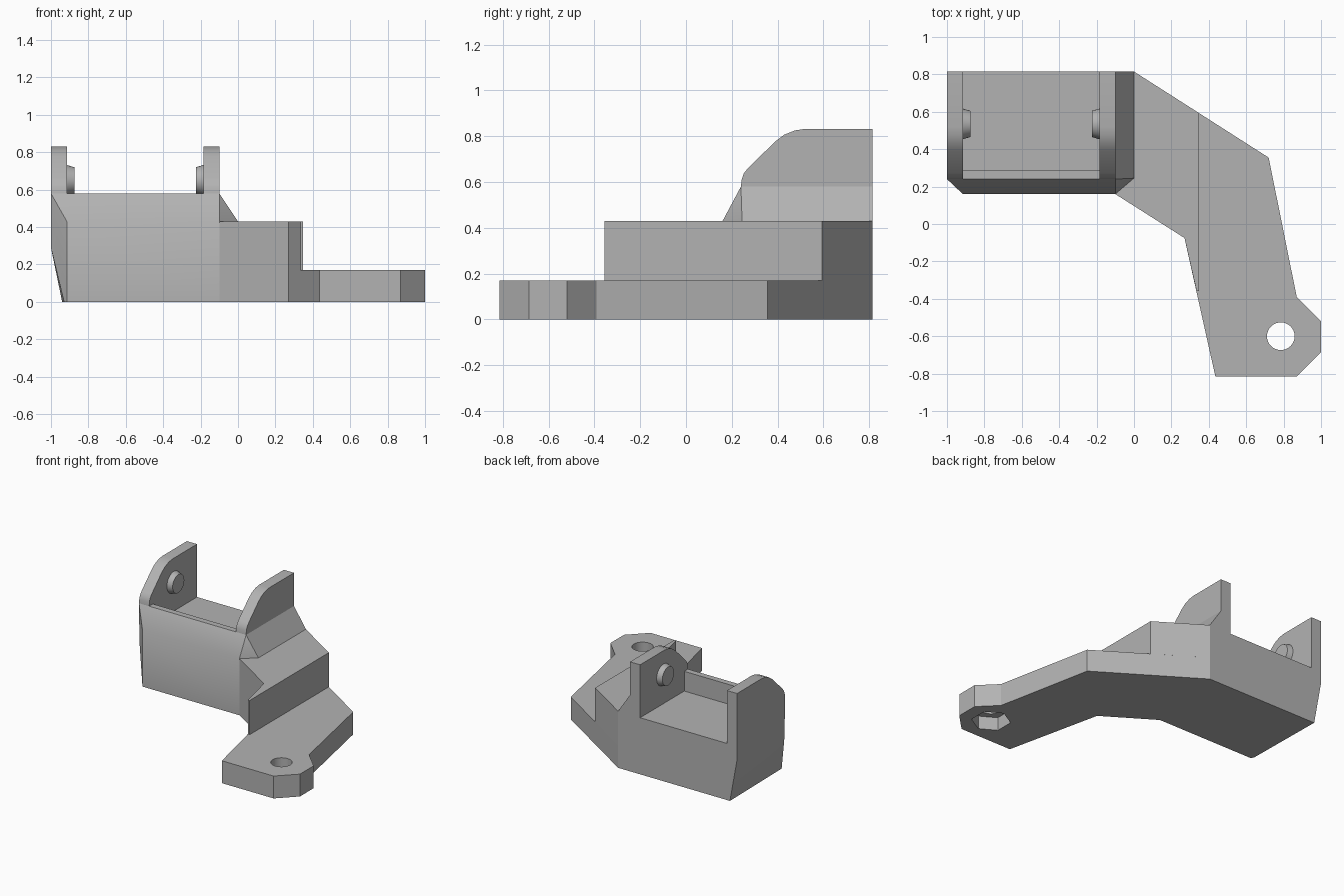
import bpy, bmesh, math
from mathutils import Matrix, Vector

cube = bpy.data.objects.get("Cube")
if cube:
    bpy.data.objects.remove(cube, do_unlink=True)

grey = bpy.data.materials.new("plain_grey")
grey.use_nodes = True
COLOUR = (0.45, 0.45, 0.45, 1)
grey.diffuse_color = COLOUR
grey.node_tree.nodes["Principled BSDF"].inputs["Base Color"].default_value = COLOUR


def finish(name, bm):
    """Turn a bmesh into a named grey object."""
    bmesh.ops.recalc_face_normals(bm, faces=bm.faces)
    mesh = bpy.data.meshes.new(name)
    bm.to_mesh(mesh)
    bm.free()
    mesh.materials.append(grey)
    obj = bpy.data.objects.new(name, mesh)
    bpy.context.collection.objects.link(obj)
    return obj


def prism(name, profile, offset):
    """Extrude a closed loop of 3D points along an offset."""
    bm = bmesh.new()
    face = bm.faces.new([bm.verts.new(p) for p in profile])
    ext = bmesh.ops.extrude_face_region(bm, geom=[face])["geom"]
    verts = [v for v in ext if isinstance(v, bmesh.types.BMVert)]
    bmesh.ops.translate(bm, verts=verts, vec=offset)
    return finish(name, bm)


def slab(name, plan, low, high):
    return prism(name, [(x, y, low) for x, y in plan], (0, 0, high - low))


def cone(name, r1, r2, depth, matrix, sides):
    bm = bmesh.new()
    bmesh.ops.create_cone(bm, cap_ends=True, segments=sides, radius1=r1,
                          radius2=r2, depth=depth, matrix=matrix)
    return finish(name, bm)


def smooth(obj, degrees):
    bpy.ops.object.select_all(action='DESELECT')
    obj.select_set(True)
    bpy.context.view_layer.objects.active = obj
    bpy.ops.object.shade_smooth_by_angle(angle=math.radians(degrees))


def cut(obj, cutter):
    mod = obj.modifiers.new(cutter.name, 'BOOLEAN')
    mod.operation = 'DIFFERENCE'
    mod.solver = 'EXACT'
    mod.object = cutter
    bpy.ops.object.select_all(action='DESELECT')
    obj.select_set(True)
    bpy.context.view_layer.objects.active = obj
    bpy.ops.object.modifier_apply(modifier=mod.name)
    bpy.data.objects.remove(cutter, do_unlink=True)


BACK, FRONT, LIP = 0.815, 0.16, 0.24
SHOULDER, TOP, STEP = 0.43, 0.58, 0.17

# Bevelled body block: hull of its corner points
corners = [(x, y, TOP) for x in (-1, -0.1) for y in (LIP, BACK)]
for z in (SHOULDER, 0):
    corners += [(0, 0.245, z), (0, BACK, z), (-0.1, FRONT, z), (-0.915, FRONT, z)]
corners += [(-1, 0.245, 0.29), (-1, BACK, 0.33), (-1, 0.245, SHOULDER),
            (-0.93, 0.18, 0), (-0.94, BACK, 0)]
bm = bmesh.new()
for p in corners:
    bm.verts.new(p)
bmesh.ops.convex_hull(bm, input=bm.verts)
bmesh.ops.dissolve_limit(bm, angle_limit=0.01, verts=bm.verts, edges=bm.edges)
body = finish("body_block", bm)

# Recessed floor, open at the back
recess = [(-0.915, 0.285), (-0.185, 0.285), (-0.185, 1), (-0.915, 1)]
cut(body, slab("recess_cutter", recess, SHOULDER, 1))
smooth(body, 32)

# Upright cheeks with rounded front shoulders
cheek = [(LIP, TOP), (0.243, 0.61), (0.252, 0.637), (0.27, 0.66), (0.39, 0.777),
         (0.43, 0.807), (0.475, 0.825), (0.52, 0.832), (BACK, 0.832), (BACK, TOP)]
for name, x in (("right_cheek", -1), ("left_cheek", -0.185)):
    smooth(prism(name, [(x, y, z) for y, z in cheek], (0.085, 0, 0)), 30)

# Tapered pivot pins facing each other
for name, x, side in (("right_pin", -0.897, 1), ("left_pin", -0.203, -1)):
    m = Matrix.Translation((x, 0.535, 0.65)) @ Matrix.Rotation(side * math.pi / 2, 4, 'Y')
    smooth(cone(name, 0.083, 0.07, 0.044, m, 32), 30)

# Bent arm: thin plate below, thick block near the body
root = [(-0.1, FRONT), (0, 0.245), (0, BACK)]
plate = root + [(0.72, 0.355), (0.87, -0.39), (1, -0.52), (1, -0.685),
                (0.87, -BACK), (0.435, -BACK), (0.27, -0.075)]
arm = slab("arm_plate", plate, 0, STEP)
slab("arm_block", root + [(0.348, 0.593), (0.348, -0.357), (0.334, -0.357),
                          (0.27, -0.075)], STEP, SHOULDER)

# Screw hole with a six-sided nut pocket underneath
hole = Vector((0.785, -0.6, 0))
cut(arm, cone("hole_cutter", 0.074, 0.074, 1, Matrix.Translation(hole), 32))
turn = Matrix.Rotation(math.pi / 6, 4, 'Z')
probe = cone("pocket_cutter", 0.137, 0.137, 0.2, Matrix.Translation(hole), 6)
# Point two pocket corners along y
first = probe.data.vertices[0].co - hole
angle = math.pi / 2 - math.atan2(first.y, first.x)
probe.data.transform(Matrix.Translation(hole) @ Matrix.Rotation(angle, 4, 'Z')
                     @ Matrix.Translation(-hole))
cut(arm, probe)
smooth(arm, 15)
